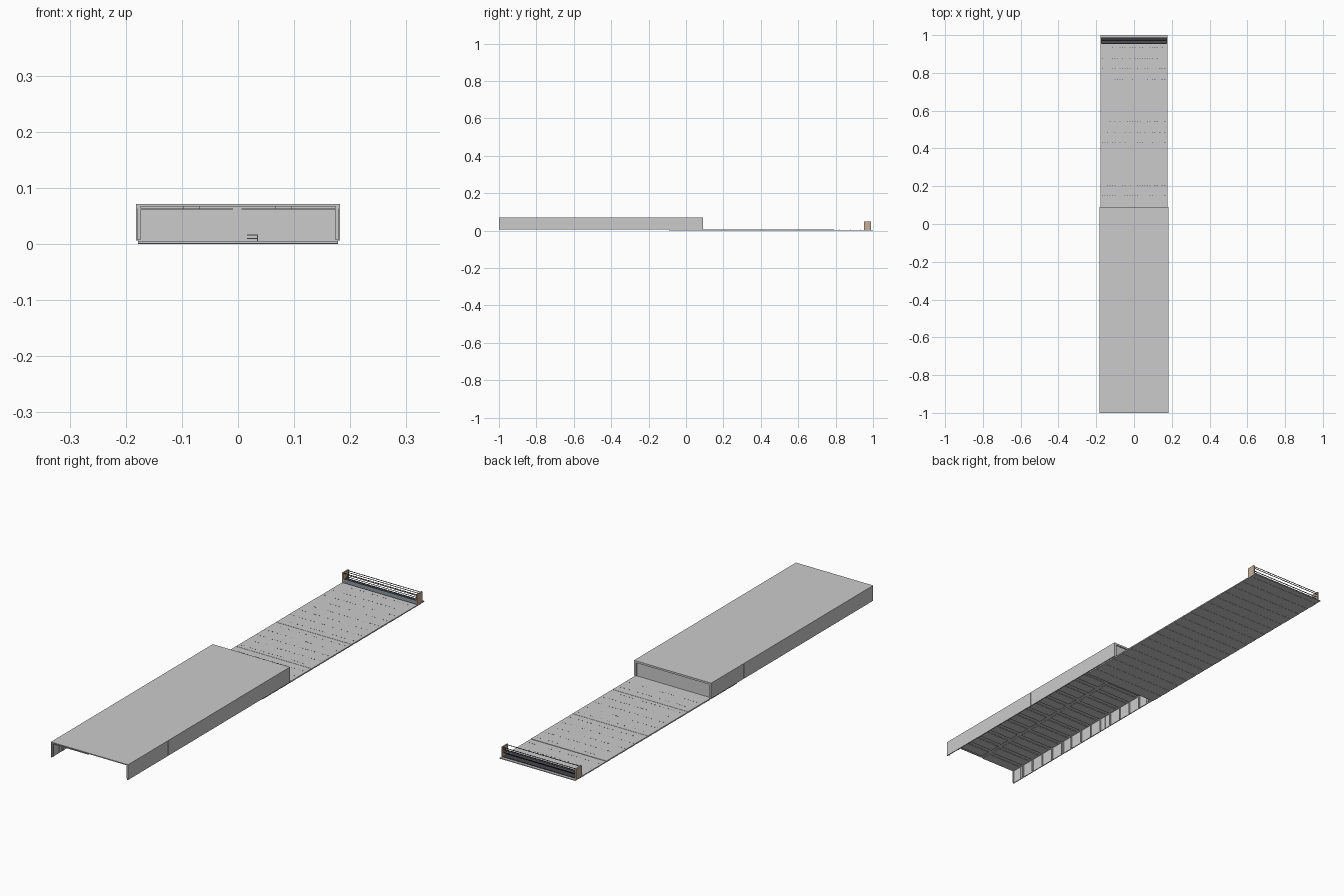
import bpy, bmesh, math, random
from mathutils import Matrix, Vector

if "Cube" in bpy.data.objects:
    bpy.data.objects.remove(bpy.data.objects["Cube"])

random.seed(4)


def material(name, rgb):
    m = bpy.data.materials.new(name)
    m.diffuse_color = (*rgb, 1)
    m.use_nodes = True
    m.node_tree.nodes["Principled BSDF"].inputs["Base Color"].default_value = m.diffuse_color
    return m


TAN = material("tan_timber", (0.55, 0.42, 0.32))
DARK = material("dark_rubber", (0.06, 0.06, 0.07))
STEEL = material("blue_steel", (0.27, 0.31, 0.36))


def boxes(name, items, mat=None):
    """One object from (x0, x1, y0, y1, z0, z1[, tilt about x]) boxes."""
    bm = bmesh.new()
    for it in items:
        x0, x1, y0, y1, z0, z1 = it[:6]
        tilt = it[6] if len(it) > 6 else 0
        centre = Vector(((x0 + x1) / 2, (y0 + y1) / 2, (z0 + z1) / 2))
        mtx = (Matrix.Translation(centre) @ Matrix.Rotation(tilt, 4, 'X')
               @ Matrix.Diagonal((x1 - x0, y1 - y0, z1 - z0, 1)))
        bmesh.ops.create_cube(bm, size=1, matrix=mtx)
    me = bpy.data.meshes.new(name)
    bm.to_mesh(me)
    bm.free()
    ob = bpy.data.objects.new(name, me)
    bpy.context.collection.objects.link(ob)
    if mat:
        me.materials.append(mat)
    return ob


def spans(stops, gap=0.0015):
    return [(a + (gap if i else 0), b) for i, (a, b) in enumerate(zip(stops, stops[1:]))]


W, Y0, Y1, TOP, BASE = 0.182, -1.0, 0.09, 0.071, 0.006

# Hall roof, ceiling lining and eaves
boxes("roof", [(-W, W, Y0, Y1, 0.067, TOP)])
boxes("eave_trim", [(s * 0.177 - 0.003, s * 0.177 + 0.003, Y0 + 0.002, Y1 - 0.002, 0.063, 0.067)
                    for s in (-1, 1)])

# Long walls in panels with narrow seams
boxes("left_wall", [(-W, -W + 0.004, a, b, BASE, 0.067)
                    for a, b in spans([Y0, -0.95, -0.67, -0.40, -0.13, Y1])])
boxes("right_wall", [(W - 0.004, W, a, b, BASE, 0.067)
                     for a, b in spans([Y0, -0.73, -0.455, -0.19, Y1])])

# Wall studs and ceiling panels repeat along the hall
rows = 17
pitch = (Y1 - Y0 - 0.02) / rows
studs, beams, clips = [], [], []
for i in range(rows + 1):
    y = Y0 + 0.003 + i * pitch
    for s in (-1, 1):
        studs.append((s * 0.1755 - 0.0025, s * 0.1755 + 0.0025, y, y + 0.005, BASE + 0.002, 0.064))
    if i < rows:
        beams.append((-0.174, -0.009, y + 0.002, y + 0.047, 0.061, 0.0635))
        beams.append((0.006, 0.174, y + 0.014, y + 0.059, 0.061, 0.0635))
        for x in (-0.083, 0.081):
            clips.append((x - 0.014, x + 0.014, y + 0.022, y + 0.032, 0.0635, 0.067))
boxes("wall_studs", studs)
boxes("ceiling_panels", beams)
boxes("ceiling_hangers", clips)

# Closed end wall, set back inside a frame
boxes("end_wall", [(-0.178, 0.178, Y1 - 0.009, Y1 - 0.005, 0.005, 0.067)])
boxes("end_frame", [(-0.178, -0.172, Y1 - 0.005, Y1, 0.005, 0.067),
                    (0.172, 0.178, Y1 - 0.005, Y1, 0.005, 0.067),
                    (-0.172, 0.172, Y1 - 0.005, Y1, 0.063, 0.067)])

# Small bench inside
boxes("bench", [(0.016, 0.036, -0.05, -0.02, 0.015, 0.017),
                (0.034, 0.036, -0.05, -0.02, 0.004, 0.015),
                (0.016, 0.036, -0.045, -0.025, 0.009, 0.0105)])

# Outdoor floor in sections
stops = [-0.09, 0.24, 0.51, 0.79, 1.0]
boxes("floor_sections", [(-0.178, 0.178, a, b, 0.0008, 0.0045 if i == 3 else 0.0055)
                         for i, (a, b) in enumerate(spans(stops))])

# Broken rows of floor fixings above, joists below
marks, joists = [], []
for i in range(19):
    y = -0.075 + i * 0.056
    joists.append((-0.178, 0.178, y, y + 0.04, 0, 0.001))
    if 0.1 < y < 0.94:
        z = 0.0045 if y > 0.79 else 0.0055
        for k in range(26):
            if random.random() < 0.6:
                x = -0.17 + k * 0.0132
                marks.append((x, x + 0.006, y, y + 0.0015, z - 0.0005, z + 0.0005))
boxes("floor_fixings", marks, DARK)
boxes("floor_joists", joists)

# Slatted backstop at the far end
boxes("backstop_posts", [(s * 0.174 - 0.003, s * 0.174 + 0.003, 0.953, 0.99, 0.004, 0.048)
                         for s in (-1, 1)], TAN)
boxes("backstop_slats", [(-0.172, 0.172, 0.954 + i * 0.006, 0.963 + i * 0.006,
                          0.010 + i * 0.004, 0.0115 + i * 0.004, math.radians(-35))
                         for i in range(5)], DARK)
boxes("backstop_base", [(-0.172, 0.172, 0.955, 0.988, 0.004, 0.007)], DARK)
boxes("backstop_front_board", [(-0.172, 0.172, 0.954, 0.956, 0.007, 0.022)], STEEL)
boxes("backstop_top_rails", [(-0.172, 0.172, y, y + 0.002, z, z + 0.002)
                             for y, z in ((0.956, 0.044), (0.985, 0.044), (0.985, 0.036))], DARK)
